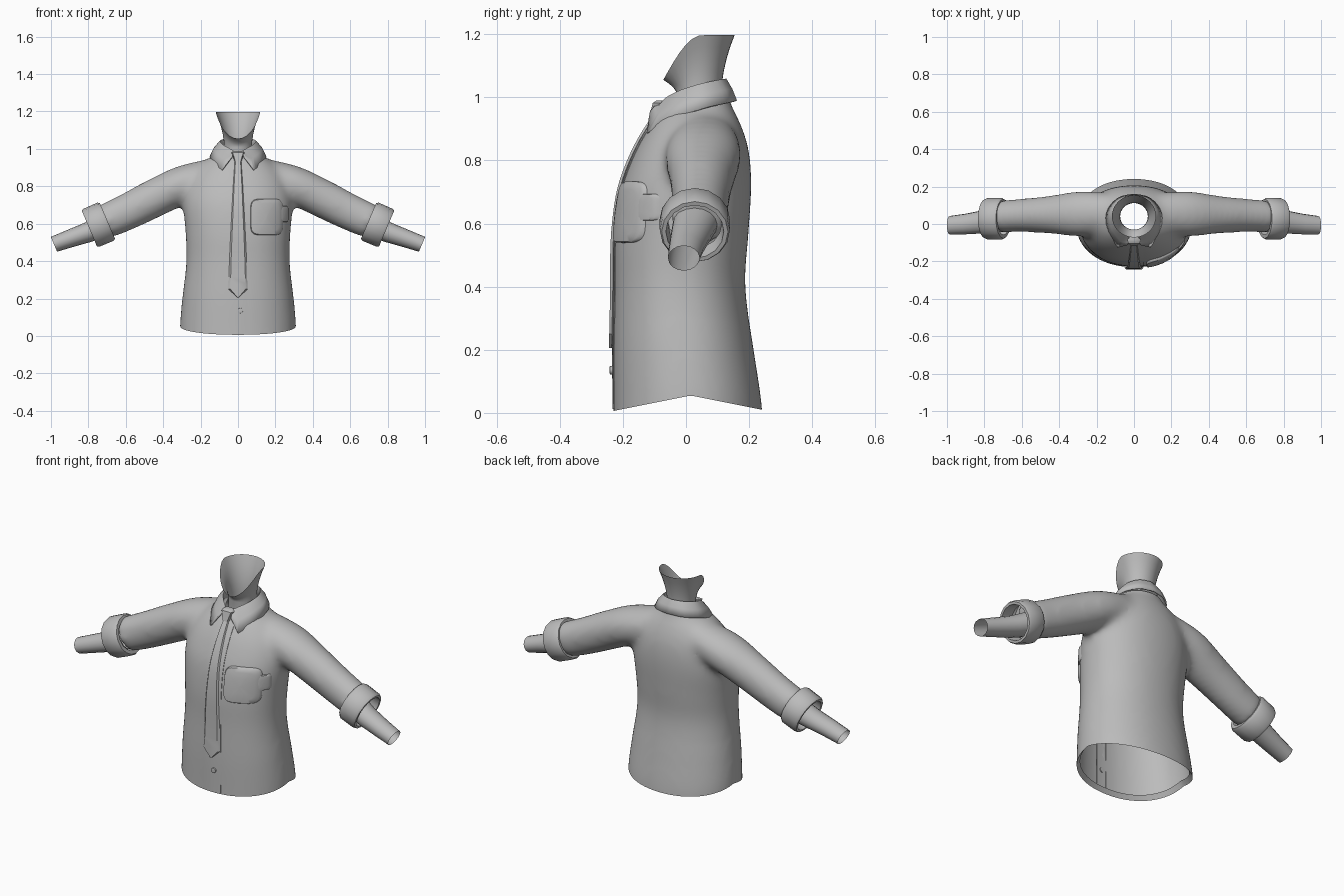
import bpy, bmesh, math
from mathutils import Vector
from mathutils.bvhtree import BVHTree

if "Cube" in bpy.data.objects:
    bpy.data.objects.remove(bpy.data.objects["Cube"])

GREY = bpy.data.materials.new("plain_grey")
GREY.diffuse_color = (0.5, 0.5, 0.5, 1)
GREY.use_nodes = True
GREY.node_tree.nodes["Principled BSDF"].inputs["Base Color"].default_value = GREY.diffuse_color


def spline(pts, steps):
    """Smooth curve through tuples of any length."""
    out = []
    for i in range(len(pts) - 1):
        a, b = pts[max(i - 1, 0)], pts[i]
        c, d = pts[i + 1], pts[min(i + 2, len(pts) - 1)]
        for s in range(steps):
            t = s / steps
            out.append(tuple(0.5 * (2 * q + (r - p) * t + (2 * p - 5 * q + 4 * r - u) * t * t
                                    + (3 * q - p - 3 * r + u) * t ** 3)
                             for p, q, r, u in zip(a, b, c, d)))
    return out + [tuple(pts[-1])]


def add_loft(bm, rings, caps=False, closed=True):
    vs = [[bm.verts.new(p) for p in r] for r in rings]
    n = len(rings[0])
    for a, b in zip(vs, vs[1:]):
        for i in range(n if closed else n - 1):
            j = (i + 1) % n
            bm.faces.new((a[i], a[j], b[j], b[i]))
    if caps:
        bm.faces.new(vs[0][::-1])
        bm.faces.new(vs[-1])


def finish(name, bm):
    bmesh.ops.recalc_face_normals(bm, faces=bm.faces[:])
    me = bpy.data.meshes.new(name)
    bm.to_mesh(me)
    bm.free()
    me.materials.append(GREY)
    ob = bpy.data.objects.new(name, me)
    bpy.context.collection.objects.link(ob)
    return ob


def loft(name, rings, **kw):
    bm = bmesh.new()
    add_loft(bm, rings, **kw)
    return finish(name, bm)


def arm_ring(c, axis, ry, rn, n, side):
    """Ring across an arm axis lying in the xz plane."""
    nrm = Vector((-axis[1], axis[0]))
    out = []
    for i in range(n):
        a = 2 * math.pi * i / n
        k = rn * math.sin(a)
        out.append((side * (c[0] + nrm.x * k), c[1] + ry * math.cos(a), c[2] + nrm.y * k))
    return out


def rounded(a, n):
    c, s = math.cos(a), math.sin(a)
    return (math.copysign(abs(c) ** (2 / n), c), math.copysign(abs(s) ** (2 / n), s))


# Shirt body with both sleeves, fused into one smooth skin
bm = bmesh.new()
body = [(-.08, .312, -.23, .245), (.03, .31, -.23, .239), (.2, .297, -.231, .214),
        (.4, .277, -.227, .188), (.55, .281, -.226, .197), (.7, .292, -.208, .207),
        (.8, .275, -.174, .204), (.87, .24, -.14, .19), (.93, .185, -.102, .167),
        (.98, .115, -.066, .142), (1.04, .09, -.05, .13)]
rings = []
for z, w, f, b in spline(body, 4):
    ring = []
    for i in range(48):
        x, y = rounded(2 * math.pi * i / 48, 2.15)
        ring.append((w * x, (f + b) / 2 + (b - f) / 2 * y, z))
    rings.append(ring)
add_loft(bm, rings, caps=True)
sleeve = [(.1, .06, .87, .1, .09), (.28, .055, .815, .122, .103), (.45, .05, .735, .102, .104),
          (.6, .046, .66, .09, .1), (.72, .04, .607, .088, .095)]
for side in (1, -1):
    add_loft(bm, [arm_ring(p[:3], (.9, -.42), p[3], p[4], 24, side)
                  for p in spline(sleeve, 4)], caps=True)
source = finish("shirt_source", bm)
mod = source.modifiers.new("fuse", 'REMESH')
mod.mode = 'VOXEL'
mod.voxel_size = 0.015
fused = bpy.data.meshes.new_from_object(
    source.evaluated_get(bpy.context.evaluated_depsgraph_get()))
bpy.data.objects.remove(source)
bm = bmesh.new()
bm.from_mesh(fused)
for _ in range(12):
    bmesh.ops.smooth_vert(bm, verts=bm.verts[:], factor=0.5,
                          use_axis_x=True, use_axis_y=True, use_axis_z=True)
# Open the hem and the neck
for z, up in ((0.0, -1), (0.985, 1)):
    bmesh.ops.bisect_plane(bm, geom=bm.verts[:] + bm.edges[:] + bm.faces[:], dist=1e-5,
                           plane_co=(0, 0, z), plane_no=(0, 0, up), clear_outer=True)
# Curved hem, higher at the sides, with a turned-in lip
for v in bm.verts:
    if v.co.z < .3:
        lift = max(.006, .055 - .2 * abs(v.co.y - .015))
        v.co.z += lift * (1 - v.co.z / .3)
edges = [e for e in bm.edges if e.is_boundary and e.verts[0].co.z < .2]
lip = bmesh.ops.extrude_edge_only(bm, edges=edges)["geom"]
for v in lip:
    if isinstance(v, bmesh.types.BMVert):
        v.co.x *= .94
        v.co.y *= .94
        v.co.z += .025
tree = BVHTree.FromBMesh(bm)
finish("shirt", bm)


def front_y(x, z):
    hit = tree.ray_cast(Vector((x, -1, z)), Vector((0, 1, 0)))[0]
    return hit.y if hit else -.06


# Rolled cuffs and bare forearms
cuff = [(.0, .085), (.0, .104), (.012, .111), (.092, .11), (.105, .104), (.105, .091), (.04, .084)]
for side, word in ((1, "left"), (-1, "right")):
    ax = (.92, -.39)
    loft(word + "_cuff", [arm_ring((.698 + ax[0] * t, .028, .615 + ax[1] * t), ax,
                                   r * 1.01, r, 16, side) for t, r in cuff])
    arm = [(.70, .03, .60, .072, .062), (.805, .012, .553, .062, .054),
           (.90, .0, .52, .055, .048), (.984, -.007, .49, .05, .043)]
    loft(word + "_forearm", [arm_ring(p[:3], ax, p[3], p[4], 16, side) for p in arm])

# Neck flaring to an open jaw line, low at the chin and high behind
rings = []
for f in (-1, 0, .2, .4, .6, .8, 1):
    ring = []
    for i in range(32):
        a = 2 * math.pi * i / 32
        s, c = math.sin(a), math.cos(a)
        rim_z = 1.055 + .142 * math.sin(min(1, (1 - c) / 2 / .55) * math.pi / 2)
        k = max(f, 0)
        g = k ** 1.8
        z = .94 if f < 0 else 1.01 + (rim_z - 1.01) * k
        ring.append((s * (.074 + .044 * g), .041 - c * (.071 + .042 * g), z))
    rings.append(ring)
loft("neck", rings)

# Folded shirt collar: stand edge, fold and pointed leaf, mirrored
top = [(0, .128, 1.055), (.06, .108, 1.052), (.097, .05, 1.04), (.083, -.015, 1.02),
       (.045, -.06, .998), (.012, -.082, .978)]
low = [(0, .158, .988), (.085, .137, .983), (.144, .06, .966), (.136, -.045, .93),
       (.085, -.122, .886), (.034, -.112, .955)]
top, low = spline(top, 4), spline(low[:5], 4) + spline(low[4:], 4)[1:]
mirror = lambda r: [(-x, y, z) for x, y, z in r[:0:-1]] + r
inner = [(x * .92, .04 + (y - .04) * .9, z - .06) for x, y, z in top]
mid = [tuple((p + q) / 2 + o for p, q, o in zip(a, b, (.004, 0, .004))) for a, b in zip(top, low)]
mid[0] = (0,) + mid[0][1:]
ob = loft("collar", [mirror(r) for r in (inner, top, mid, low)], closed=False)
mod = ob.modifiers.new("cloth", 'SOLIDIFY')
mod.thickness = .008
mod.offset = 0


# Tie blade and knot, following the chest
def tie_ring(z, w, front, back):
    y = front_y(0, min(z, .965))
    return [(-w, y - front * .4, z), (-.8 * w, y - front, z), (.8 * w, y - front, z),
            (w, y - front * .4, z), (.8 * w, y + back, z), (-.8 * w, y + back, z)]


blade = [(.95, .016), (.8, .026), (.65, .034), (.45, .044), (.25, .051)]
loft("tie_blade", [tie_ring(z, w, .014, .0) for z, w in spline(blade, 5) + [(.205, .003)]],
     caps=True)
loft("tie_knot", [tie_ring(z, w, d, .01) for z, w, d in
                  ((.99, .026, .018), (.982, .036, .03), (.95, .024, .028), (.932, .018, .02))],
     caps=True)


# Padded patches that hug the chest: pocket, pocket tab, button
def patch(name, cx, cz, hw, hh, power, depth, n=40):
    rings = []
    for s, d in ((1, -.004), (1, depth * .6), (.96, depth), (.75, depth * 1.1),
                 (.4, depth * 1.1), (.02, depth * 1.1)):
        ring = []
        for i in range(n):
            a, b = rounded(2 * math.pi * i / n, power)
            x, z = cx + hw * s * a, cz + hh * s * b
            ring.append((x, front_y(x, z) - d, z))
        rings.append(ring)
    loft(name, rings, caps=True)


patch("chest_pocket", .154, .636, .088, .097, 5, .014)
patch("pocket_tab", .25, .652, .021, .042, 5, .013)
patch("button", .013, .135, .014, .014, 2, .011, 16)

# Thin front placket running down to the hem
rows = []
for i in range(31):
    z = .012 + i * .9 / 30
    rows.append([(x, front_y(x, z) - d, z) for x, d in
                 ((-.008, -.003), (-.008, .004), (.02, .004), (.05, .002), (.052, -.003))])
loft("placket", rows, closed=False)

# Smooth shading with crisp folds
for ob in bpy.context.scene.objects:
    ob.select_set(True)
    bpy.context.view_layer.objects.active = ob
bpy.ops.object.shade_smooth_by_angle(angle=math.radians(40))
